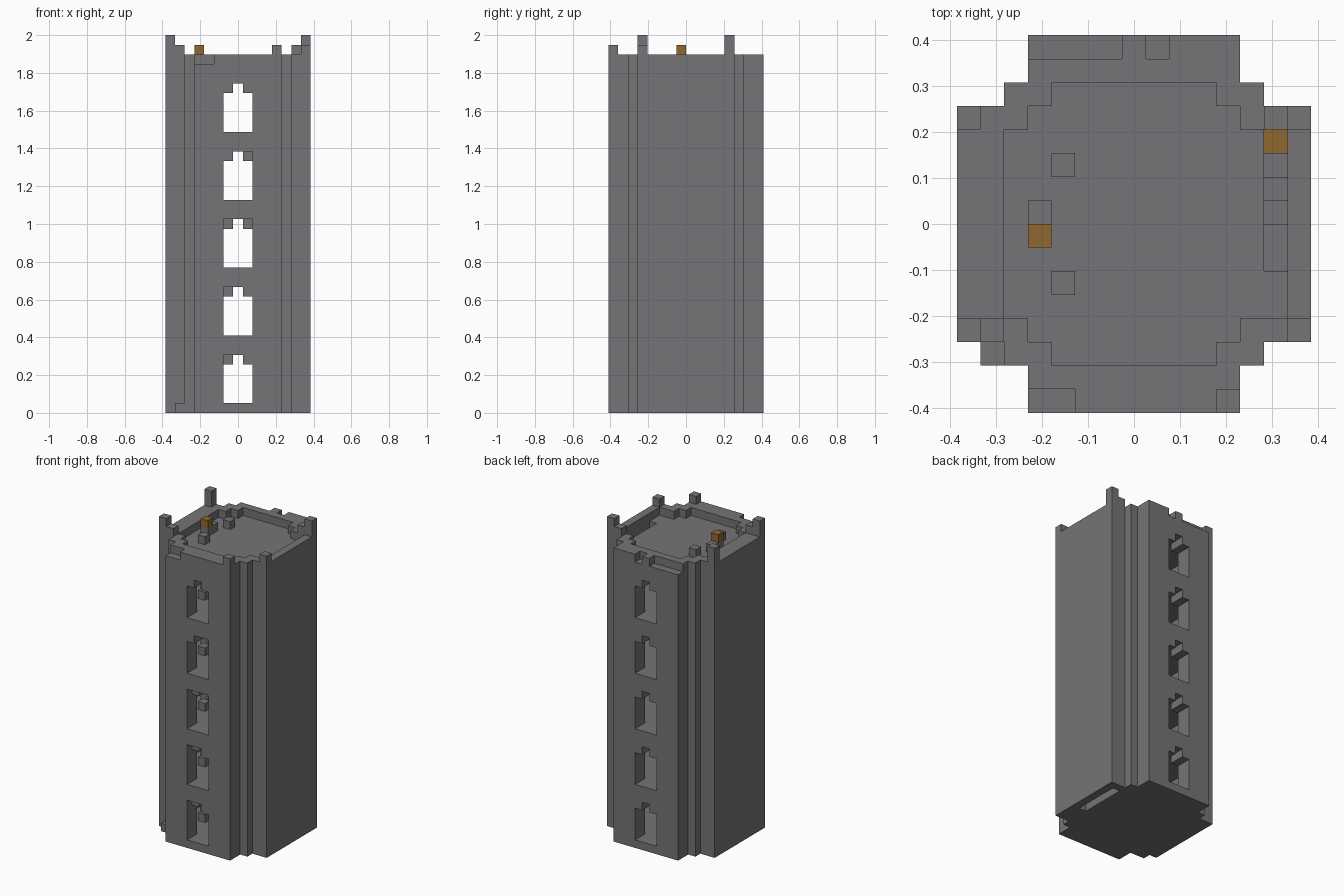
import bpy
import bmesh

if "Cube" in bpy.data.objects:
    bpy.data.objects.remove(bpy.data.objects["Cube"], do_unlink=True)

U = 2 / 39                 # edge of one building block
NX, NY = 15, 16            # blocks across and deep
STOREY, LEVELS = 7, 6      # blocks per storey; the last level is the open roof
TOP = 37                   # height of the parapet in blocks
DIRS = [(1, 0, 0), (-1, 0, 0), (0, 1, 0), (0, -1, 0), (0, 0, 1), (0, 0, -1)]


def material(name, rgb):
    m = bpy.data.materials.new(name)
    m.use_nodes = True
    m.diffuse_color = (*rgb, 1)
    m.node_tree.nodes["Principled BSDF"].inputs["Base Color"].default_value = (*rgb, 1)
    return m


STONE = material("grey stone", (0.18, 0.175, 0.182))
WOOD = material("brown wood", (0.28, 0.14, 0.03))


def box(i0, i1, j0, j1, k0, k1):
    """Set of blocks in a half-open range."""
    return {(i, j, k) for i in range(i0, i1) for j in range(j0, j1) for k in range(k0, k1)}


def build(name, blocks, mat):
    """Mesh the outer skin of a set of blocks."""
    bm = bmesh.new()
    verts = {}

    def vert(p):
        if p not in verts:
            verts[p] = bm.verts.new(((p[0] - NX / 2) * U, (p[1] - NY / 2) * U, p[2] * U))
        return verts[p]

    for c in sorted(blocks):
        for d in DIRS:
            if tuple(a + b for a, b in zip(c, d)) in blocks:
                continue
            axis = [abs(v) for v in d].index(1)
            u, w = (axis + 1) % 3, (axis + 2) % 3
            ring = []
            for du, dw in ((0, 0), (1, 0), (1, 1), (0, 1)):
                p = list(c)
                p[axis] += max(d[axis], 0)
                p[u] += du
                p[w] += dw
                ring.append(vert(tuple(p)))
            if d[axis] < 0:
                ring.reverse()
            bm.faces.new(ring)
    mesh = bpy.data.meshes.new(name)
    bm.to_mesh(mesh)
    bm.free()
    mesh.materials.append(mat)
    obj = bpy.data.objects.new(name, mesh)
    bpy.context.collection.objects.link(obj)
    return obj


# Stepped footprint and the room inside it
def footprint(k0, k1):
    return box(0, 15, 3, 13, k0, k1) | box(2, 13, 2, 14, k0, k1) | box(3, 12, 0, 16, k0, k1)


def room(k0, k1):
    return box(2, 14, 4, 12, k0, k1) | box(3, 12, 3, 13, k0, k1) | box(4, 11, 2, 14, k0, k1)


# Tower: walls, floor slabs, arched windows and stair openings
tower = footprint(0, TOP)
for level in range(LEVELS):
    k = level * STOREY
    tower -= room(k + 1, min(k + STOREY, TOP))
    tower -= box(13, 14, 6, 12, k, k + 1)
    if level < LEVELS - 1:
        tower -= box(6, 9, 0, 16, k + 1, k + 5)
        tower -= box(7, 8, 0, 16, k + 5, k + 6)

# Crumbled blocks at the window heads, one entry per storey
for level, columns in enumerate([(6,), (6,), (6, 8), (8,), ()]):
    for i in columns:
        tower.discard((i, 0, level * STOREY + 5))

# Broken parapet edge
tower -= box(3, 5, 0, 1, TOP - 1, TOP)
tower -= box(3, 7, 15, 16, TOP - 1, TOP)
tower -= box(8, 9, 15, 16, TOP - 1, TOP)

# Corner posts and the loose block at the foot
for i, j, height in [(0, 3, 2), (0, 12, 2), (14, 12, 2), (14, 3, 1),
                     (1, 3, 1), (13, 12, 1), (11, 0, 1)]:
    tower |= box(i, i + 1, j, j + 1, TOP, TOP + height)
tower.add((1, 2, 0))
build("tower", tower, STONE)

# Stairs, furniture and wooden pieces on every level
stairs, furniture, first_steps, table_tops = set(), set(), set(), set()
for level in range(LEVELS):
    k = level * STOREY + 1
    if level < LEVELS - 1:
        first_steps.add((13, 11, k))
        for j in range(6, 11):
            stairs |= box(13, 14, j, j + 1, k, k + min(12 - j, 5))
    furniture |= {(4, 5, k), (4, 10, k), (3, 7, k), (3, 8, k)}
    table_tops.add((3, 7, k + 1))
build("stairs", stairs, STONE)
build("stools_and_tables", furniture, STONE)
build("first_steps", first_steps, WOOD)
build("wooden_chests", table_tops, WOOD)
